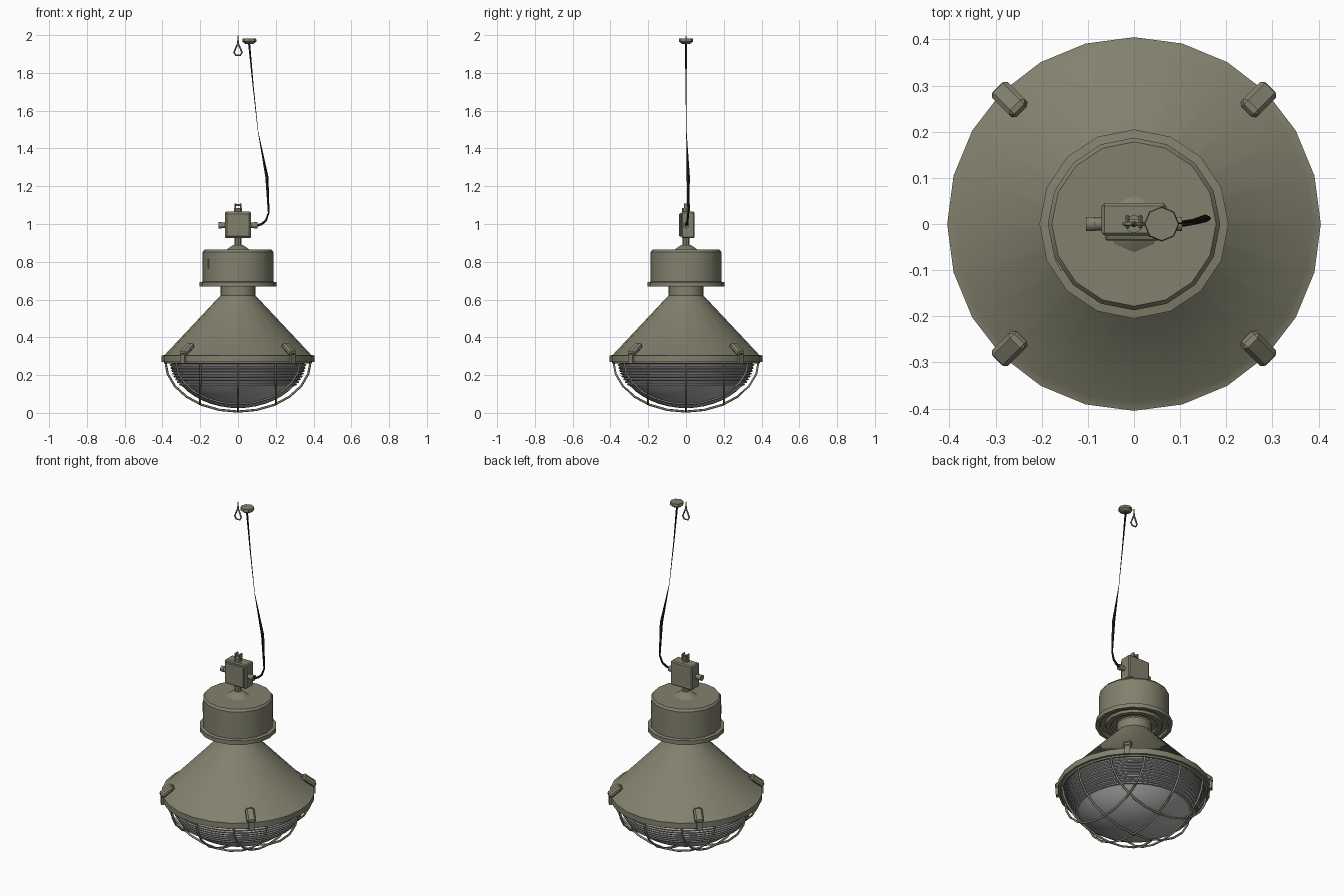
import bpy, bmesh, math
from mathutils import Vector, Matrix

if "Cube" in bpy.data.objects:
    bpy.data.objects.remove(bpy.data.objects["Cube"])


def material(name, rgb):
    m = bpy.data.materials.new(name)
    m.diffuse_color = (*rgb, 1)
    m.use_nodes = True
    m.node_tree.nodes["Principled BSDF"].inputs["Base Color"].default_value = m.diffuse_color
    return m


OLIVE = material("olive paint", (0.225, 0.22, 0.155))
GLASS = material("grey glass", (0.42, 0.42, 0.42))
BLACK = material("black cable", (0.012, 0.012, 0.012))


def finish(name, bm, mat, angle=35):
    bmesh.ops.recalc_face_normals(bm, faces=bm.faces)
    me = bpy.data.meshes.new(name)
    bm.to_mesh(me)
    bm.free()
    ob = bpy.data.objects.new(name, me)
    bpy.context.collection.objects.link(ob)
    me.materials.append(mat)
    bpy.ops.object.select_all(action='DESELECT')
    ob.select_set(True)
    bpy.context.view_layer.objects.active = ob
    bpy.ops.object.shade_smooth_by_angle(angle=math.radians(angle))
    return ob


def lathe(name, profile, sides, mat=OLIVE, centre=(0, 0, 0)):
    """Revolve (radius, z) points about a vertical axis."""
    bm = bmesh.new()
    rings = []
    for r, z in profile:
        if r == 0:
            rings.append([bm.verts.new((0, 0, z))] * sides)
        else:
            rings.append([bm.verts.new((r * math.sin(2 * math.pi * i / sides),
                                        r * math.cos(2 * math.pi * i / sides), z))
                          for i in range(sides)])
    for a, b in zip(rings, rings[1:]):
        for i in range(sides):
            j = (i + 1) % sides
            bm.faces.new(list(dict.fromkeys((a[i], a[j], b[j], b[i]))))
    bmesh.ops.translate(bm, vec=Vector(centre), verts=bm.verts)
    return finish(name, bm, mat)


def box(name, size, matrix, mat=OLIVE, bevel=0.0):
    bm = bmesh.new()
    bmesh.ops.create_cube(bm, size=1)
    bmesh.ops.scale(bm, vec=size, verts=bm.verts)
    if bevel:
        bmesh.ops.bevel(bm, geom=bm.edges[:], offset=bevel, segments=1, affect='EDGES')
    bmesh.ops.transform(bm, matrix=matrix, verts=bm.verts)
    return finish(name, bm, mat)


def tube(name, points, radii, mat=OLIVE, sides=6, closed=False):
    """Round bar along a path; radii is one number or one per point."""
    pts = [Vector(p) for p in points]
    n = len(pts)
    if not isinstance(radii, (list, tuple)):
        radii = [radii] * n
    bm = bmesh.new()
    rings = []
    for k, p in enumerate(pts):
        a = pts[k - 1] if (k or closed) else p
        b = pts[(k + 1) % n] if (k < n - 1 or closed) else p
        t = (b - a).normalized()
        ref = Vector((0, 1, 0)) if abs(t.y) < 0.7 else Vector((1, 0, 0))
        if closed and max(q.z for q in pts) - min(q.z for q in pts) < 1e-6:
            ref = Vector((0, 0, 1))
        u = t.cross(ref).normalized()
        v = t.cross(u)
        rings.append([bm.verts.new(p + radii[k] * (u * math.cos(2 * math.pi * i / sides)
                                                   + v * math.sin(2 * math.pi * i / sides)))
                      for i in range(sides)])
    for k in range(n if closed else n - 1):
        a, b = rings[k], rings[(k + 1) % n]
        for i in range(sides):
            j = (i + 1) % sides
            bm.faces.new((a[i], a[j], b[j], b[i]))
    if not closed:
        bm.faces.new(rings[0])
        bm.faces.new(rings[-1])
    return finish(name, bm, mat, 65)


# Conical shade with its rim, open underneath
lathe("shade", [(0.092, 0.67), (0.092, 0.622), (0.387, 0.308), (0.405, 0.303),
                (0.405, 0.27), (0.372, 0.27), (0.36, 0.30)], 24)

# Ballast drum with flange and stepped underside
lathe("ballast_drum", [(0, 0.864), (0.178, 0.864), (0.187, 0.852), (0.187, 0.695),
                       (0.205, 0.692), (0.205, 0.668), (0.185, 0.668), (0.180, 0.682),
                       (0.155, 0.682), (0.150, 0.668), (0.125, 0.668), (0.120, 0.678),
                       (0.09, 0.678)], 16)
a = math.radians(208)
box("drum_plate", (0.006, 0.03, 0.05),
    Matrix.Translation((0.185 * math.cos(a), 0.185 * math.sin(a), 0.79))
    @ Matrix.Rotation(a, 4, 'Z'))

# Glass bowl: stepped ribs above, smooth dome below
bowl = []
top, depth, rad = 0.295, 0.27, 0.365
ribs = 10
for k in range(ribs):
    z = 0.29 - k * 0.015
    r = rad * math.sqrt(1 - ((top - z) / depth) ** 2)
    bowl += [(r - 0.009, z), (r, z - 0.005), (r - 0.002, z - 0.011)]
for k in range(8):
    t = math.radians(34 + 8 * k)
    bowl.append((rad * math.cos(t) - 0.004, top - depth * math.sin(t)))
bowl.append((0, top - depth))
lathe("glass_bowl", bowl, 32, GLASS)

# Wire guard: three bars each way following the bowl, plus a ring
for axis in (0, 1):
    for off in (-0.2, 0, 0.2):
        half = math.sqrt(0.385 ** 2 - off ** 2)
        path = []
        for k in range(13):
            t = math.pi * k / 12
            s = -half * math.cos(t)
            z = 0.275 - 0.268 * half / 0.385 * math.sin(t)
            path.append((s, off, z) if axis == 0 else (off, s, z))
        tube("guard_bar", path, 0.006)
tube("guard_ring", [(0.386 * math.cos(math.pi * k / 12), 0.386 * math.sin(math.pi * k / 12), 0.268)
                    for k in range(24)], 0.007, closed=True)

# Four tilted clips on the rim, each with a small catch below
for k in range(4):
    turn = Matrix.Rotation(math.radians(45 + 90 * k), 4, 'Z')
    box("rim_clip", (0.085, 0.048, 0.03),
        turn @ Matrix.Translation((0.382, 0, 0.337)) @ Matrix.Rotation(math.radians(38), 4, 'Y'),
        bevel=0.009)
    box("clip_catch", (0.014, 0.03, 0.055), turn @ Matrix.Translation((0.408, 0, 0.29)))

# Collar and stem between drum and junction box
lathe("collar", [(0.064, 0.862), (0.03, 0.886), (0.018, 0.89), (0.018, 0.93)], 8)

# Junction box with cover plate
box("junction_box", (0.14, 0.07, 0.14), Matrix.Translation((0, 0.01, 0.995)), bevel=0.006)
box("box_cover", (0.125, 0.012, 0.125), Matrix.Translation((0, -0.03, 0.995)), bevel=0.004)

# Cable glands on both sides and hanging eye on top
for s in (-1, 1):
    tube("gland", [(s * 0.065, 0, 0.993), (s * 0.088, 0, 0.993)], 0.014, sides=8)
    tube("gland_nut", [(s * 0.086, 0, 0.993), (s * 0.104, 0, 0.993)], 0.018, sides=6)
lathe("eye_base", [(0, 1.085), (0.02, 1.085), (0.02, 1.06)], 8)
for s in (-1, 1):
    box("eye_lug", (0.008, 0.03, 0.035), Matrix.Translation((s * 0.014, 0.005, 1.092)), bevel=0.003)
tube("eye_pin", [(-0.018, 0.005, 1.1), (0.018, 0.005, 1.1)], 0.006)

# Suspension wire and spring hook
tube("suspension_wire", [(0, 0, 1.1), (0, 0, 1.9)], 0.0008, sides=4)
tube("hook_spike", [(0, 0, 2.0), (0, 0, 1.945)], [0.001, 0.007], sides=6)
tube("hook_loop", [(-0.004, 0, 1.95), (-0.021, 0, 1.908), (-0.012, 0, 1.893),
                   (0.012, 0, 1.893), (0.021, 0, 1.908), (0.004, 0, 1.95)],
     0.0045, sides=6, closed=True)

# Ceiling rose
lathe("ceiling_rose", [(0, 1.981), (0.036, 1.981), (0.038, 1.966), (0.022, 1.954), (0, 1.954)],
      8, centre=(0.06, 0, 0))

# Slack power cable, pinched thin half way up
tube("power_cable", [(0.058, 0, 1.958), (0.08, 0, 1.73), (0.106, 0.002, 1.49), (0.152, 0.012, 1.25),
                     (0.162, 0.012, 1.06), (0.148, 0.008, 1.02), (0.125, 0.004, 1.0),
                     (0.1, 0, 0.993)],
     [0.006, 0.003, 0.0012, 0.009, 0.005, 0.006, 0.007, 0.007], BLACK, sides=5)
